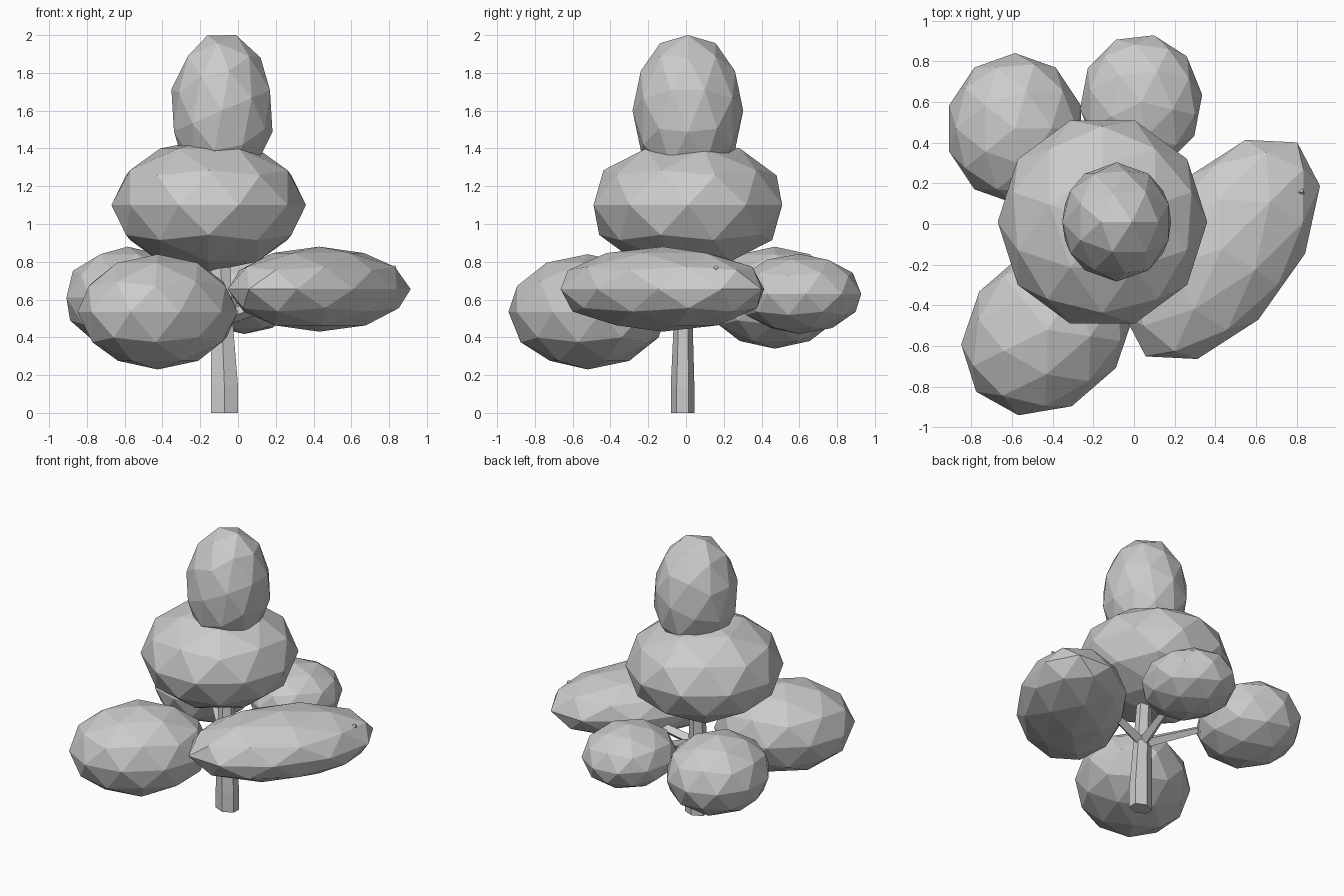
import bpy, bmesh
from math import radians, pi, cos, sin
from mathutils import Vector, Matrix

if "Cube" in bpy.data.objects:
    bpy.data.objects.remove(bpy.data.objects["Cube"])


def finish(bm, name):
    bmesh.ops.recalc_face_normals(bm, faces=bm.faces)
    mesh = bpy.data.meshes.new(name)
    bm.to_mesh(mesh)
    bm.free()
    obj = bpy.data.objects.new(name, mesh)
    bpy.context.collection.objects.link(obj)
    return obj


def foliage(name, center, radii, turn=0, spin=0, tilt=0):
    """Low-poly ball: spin/tilt the facets, stretch, then turn about z."""
    bm = bmesh.new()
    bmesh.ops.create_icosphere(bm, subdivisions=2, radius=1)
    m = (Matrix.Translation(center) @ Matrix.Rotation(radians(turn), 4, 'Z')
         @ Matrix.Diagonal((*radii, 1)) @ Matrix.Rotation(radians(tilt), 4, 'Y')
         @ Matrix.Rotation(radians(spin), 4, 'Z'))
    bm.transform(m)
    return finish(bm, name)


def limb(name, path, sides, flat=None):
    """Tapered tube through (x, y, z, radius) points."""
    bm = bmesh.new()
    pts = [Vector(p[:3]) for p in path]
    rings = []
    for i, p in enumerate(pts):
        if flat:                      # level rings, wider in x
            u, v = Vector((flat, 0, 0)), Vector((0, 1, 0))
        else:
            d = (pts[min(i + 1, len(pts) - 1)] - pts[max(i - 1, 0)]).normalized()
            u = d.cross(Vector((0, 0, 1))).normalized()
            v = u.cross(d)
        r = path[i][3]
        rings.append([bm.verts.new(p + r * (cos(a) * u + sin(a) * v))
                      for a in (pi / 2 + 2 * pi * k / sides for k in range(sides))])
    for a, b in zip(rings, rings[1:]):
        for k in range(sides):
            n = (k + 1) % sides
            bm.faces.new((a[k], a[n], b[n], b[k]))
    bm.faces.new(rings[0])
    bm.faces.new(rings[-1])
    return finish(bm, name)


# Foliage clumps
foliage("foliage_top", (-0.085, 0.01, 1.6), (0.278, 0.293, 0.415), tilt=-16)
foliage("foliage_middle", (-0.155, 0.01, 1.1), (0.515, 0.525, 0.352), spin=18)
foliage("foliage_right", (0.43, -0.125, 0.655), (0.645, 0.365, 0.225), turn=53, spin=-15)
foliage("foliage_front_left", (-0.425, -0.52, 0.535), (0.465, 0.38, 0.305), turn=45, spin=13)
foliage("foliage_back_left", (-0.585, 0.47, 0.61), (0.34, 0.37, 0.27))
foliage("foliage_back_right", (0.035, 0.6, 0.63), (0.302, 0.335, 0.212), spin=-12)

# Trunk, six-sided with a slight bend
limb("trunk", [(-0.072, -0.018, 0, 0.0625), (-0.072, -0.018, 0.14, 0.0625),
               (-0.085, -0.015, 0.48, 0.05), (-0.09, 0, 0.8, 0.042),
               (-0.09, 0.01, 1.3, 0.03)], 6, flat=1.33)

# Branches out to the lower clumps
tips = {"right": (0.835, 0.16, 0.77), "front_left": (-0.45, -0.52, 0.62),
        "back_left": (-0.58, 0.46, 0.66), "back_right": (0.03, 0.6, 0.68)}
for side, tip in tips.items():
    limb("branch_" + side, [(-0.085, -0.015, 0.5, 0.04), (*tip, 0.012)], 4)
